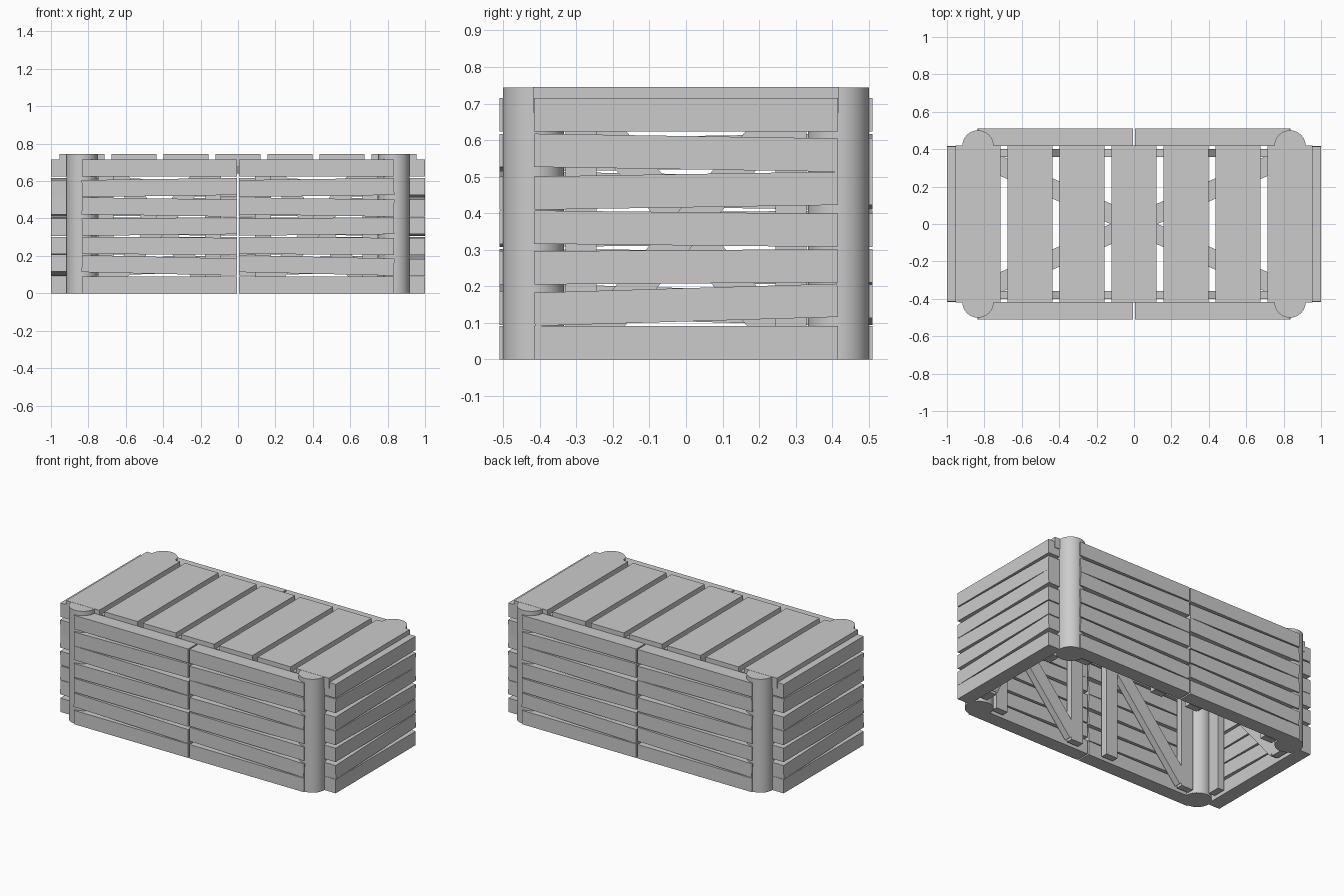
import bpy, bmesh, math
from mathutils import Matrix, Vector

if "Cube" in bpy.data.objects:
    bpy.data.objects.remove(bpy.data.objects["Cube"])

H = 0.745          # overall height
ROWS, PITCH = 7, 0.104


def box(name, size, local, frame=Matrix.Identity(4)):
    """Cuboid of given size placed by local matrix inside a wall frame."""
    me = bpy.data.meshes.new(name)
    bm = bmesh.new()
    bmesh.ops.create_cube(bm, size=1.0)
    bmesh.ops.scale(bm, vec=Vector(size), verts=bm.verts)
    bmesh.ops.transform(bm, matrix=frame @ local, verts=bm.verts)
    bm.to_mesh(me)
    bm.free()
    ob = bpy.data.objects.new(name, me)
    bpy.context.collection.objects.link(ob)
    return ob


def tilt(x, y, z, deg=0.0):
    """Position plus a tilt in the wall plane, positive lifts the +u end."""
    return Matrix.Translation((x, y, z)) @ Matrix.Rotation(-math.radians(deg), 4, 'Y')


def panel(name, frame, u, out, tilts):
    """Seven boards with two upright battens and a diagonal brace behind."""
    for i in range(ROWS):
        box(f"{name}_board_{i}", (0.83, 0.092, 0.091),
            tilt(u, -(out - 0.046), 0.0455 + i * PITCH, tilts[i]), frame)
    depth = -(out - 0.13)
    for s in (-1, 1):
        box(f"{name}_batten", (0.085, 0.044, 0.70),
            tilt(u + s * 0.287, depth, 0.36), frame)
    du, dz = 0.53, 0.63
    box(f"{name}_brace", (math.hypot(du, dz), 0.042, 0.09),
        tilt(u, depth, 0.36, math.degrees(math.atan2(dz, du))), frame)


# Slightly crooked board angles
END = [0, 1.7, 0.4, -0.6, 0.9, -0.9, 0]
LONG = [0, -1.3, -0.4, 0.6, -0.9, 0.8, 0]

# Long walls (two panels each) and end walls (one panel each)
for name, ang in (("front", 0), ("back", 180)):
    fr = Matrix.Rotation(math.radians(ang), 4, 'Z')
    for side, u in (("left", -0.42), ("right", 0.42)):
        panel(f"{name}_{side}", fr, u, 0.51, LONG)
for name, ang in (("right_end", 90), ("left_end", -90)):
    fr = Matrix.Rotation(math.radians(ang), 4, 'Z')
    panel(name, fr, 0, 1.0, END)

# Round corner posts
for x in (-1, 1):
    for y in (-1, 1):
        bpy.ops.mesh.primitive_cylinder_add(
            vertices=32, radius=0.084, depth=H - 0.001,
            location=(x * 0.834, y * 0.417, (H - 0.001) / 2))
        post = bpy.context.object
        post.name = "corner_post"
        bpy.ops.object.shade_smooth_by_angle(angle=math.radians(40))

# Lid boards
for i in range(7):
    box(f"lid_board_{i}", (0.24, 0.838, 0.07),
        Matrix.Translation(((i - 3) * 0.278, 0, H - 0.035)))

# Crossed braces under the lid
for s in (-1, 1):
    box("lid_brace", (1.70, 0.1, 0.035 + 0.002 * s),
        Matrix.Translation((0, 0, 0.659)) @ Matrix.Rotation(s * math.atan2(0.34, 0.78), 4, 'Z'))
